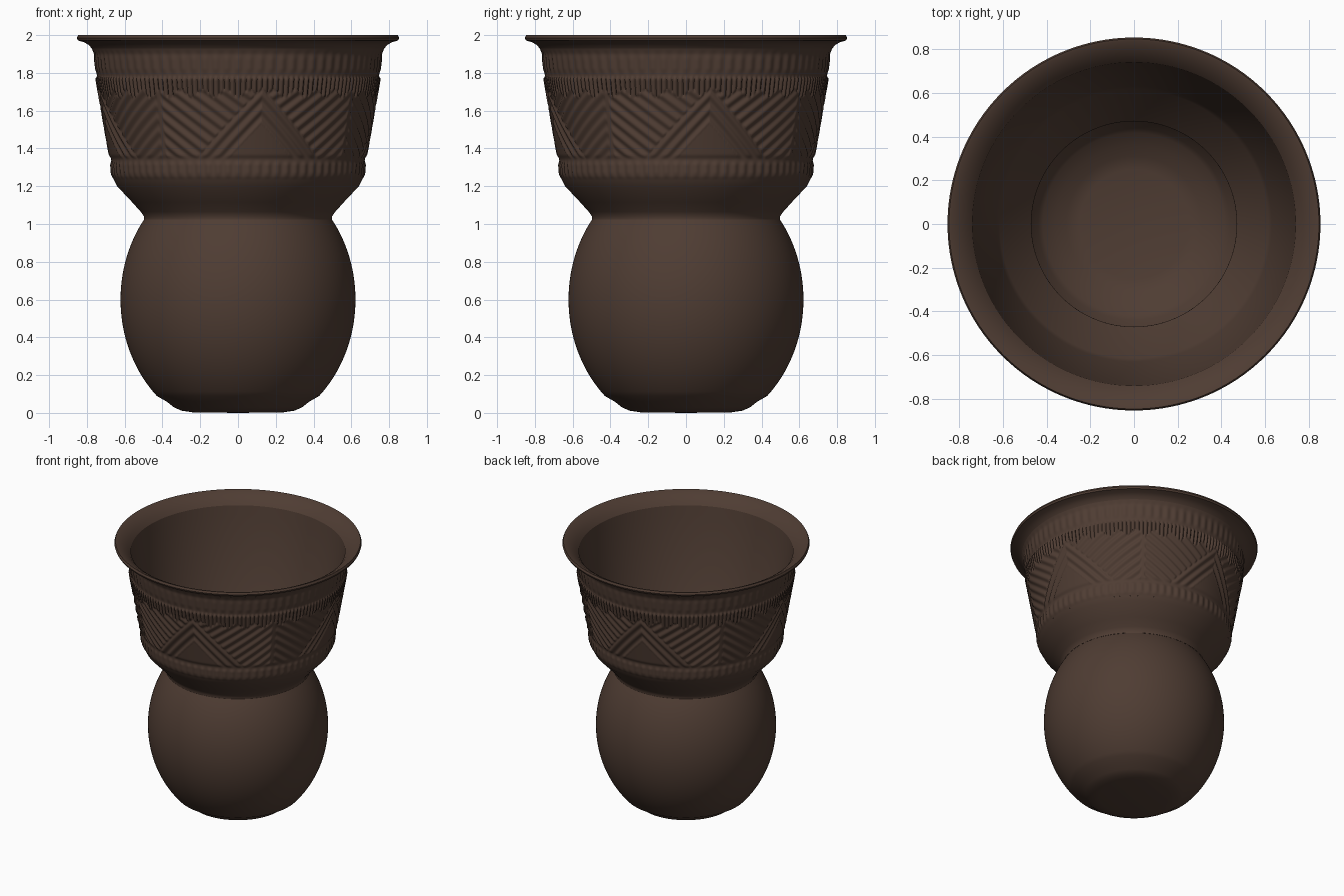
import bpy, math

cube = bpy.data.objects.get("Cube")
if cube:
    bpy.data.objects.remove(cube, do_unlink=True)

clay = bpy.data.materials.new("dark brown clay")
clay.use_nodes = True
CLAY_COLOUR = (0.078, 0.046, 0.033, 1)
clay.diffuse_color = CLAY_COLOUR
clay.node_tree.nodes["Principled BSDF"].inputs["Base Color"].default_value = CLAY_COLOUR


def lathe(name, profile, segments, relief=None, sharp=35):
    """Turn an (r, z) profile around z; relief(angle, z) is added to the radius."""
    verts, faces, rings = [], [], []
    for r, z in profile:
        if r < 1e-4:
            rings.append([len(verts)] * segments)
            verts.append((0, 0, z))
            continue
        rings.append(list(range(len(verts), len(verts) + segments)))
        for i in range(segments):
            a = math.tau * i / segments
            rad = r + (relief(a, z) if relief else 0)
            verts.append((rad * math.cos(a), rad * math.sin(a), z))
    for low, high in zip(rings, rings[1:]):
        for i in range(segments):
            j = (i + 1) % segments
            quad = [low[i], low[j], high[j], high[i]]
            faces.append(list(dict.fromkeys(quad)))
    mesh = bpy.data.meshes.new(name)
    mesh.from_pydata(verts, [], faces)
    mesh.materials.append(clay)
    obj = bpy.data.objects.new(name, mesh)
    bpy.context.collection.objects.link(obj)
    bpy.ops.object.select_all(action="DESELECT")
    obj.select_set(True)
    bpy.context.view_layer.objects.active = obj
    bpy.ops.object.shade_smooth_by_angle(angle=math.radians(sharp))
    return obj


def ellipse(rx, rz, z_from, z_to, steps):
    """Points on the side of the bulb between two heights."""
    points = []
    t0 = math.asin((z_from - 0.6) / rz)
    t1 = math.asin((z_to - 0.6) / rz)
    for k in range(steps + 1):
        t = t0 + (t1 - t0) * k / steps
        points.append((rx * math.cos(t), 0.6 + rz * math.sin(t)))
    return points


def step(x, edge, soft=0.008):
    return min(1, max(0, (x - edge) / soft + 0.5))


def rib(x, period):
    return 0.5 + 0.5 * math.cos(math.tau * x / period)


def band_radius(z):
    """Plain outline of the decorated wall."""
    points = [(1.23, 0.655), (1.25, 0.665), (1.33, 0.67), (1.35, 0.672),
              (1.77, 0.745), (1.8, 0.748), (1.9, 0.76), (1.93, 0.775)]
    for (z0, r0), (z1, r1) in zip(points, points[1:]):
        if z <= z1:
            return r0 + (r1 - r0) * (z - z0) / (z1 - z0)
    return points[-1][1]


def carving(a, z):
    """Raised pattern: rope band, four herringbone panels, fringe and fluting."""
    flute = rib(a, math.tau / 80)
    if z < 1.34:
        fade = step(z, 1.255, 0.03) * (1 - step(z, 1.325, 0.02))
        return fade * (0.002 + 0.006 * flute)
    if z > 1.785:
        return 0.006 * flute * step(z, 1.805, 0.03) * (1 - step(z, 1.895, 0.05))
    # distance along the wall from the middle of the panel
    turn = (math.degrees(a) + 90 - 10 + 45) % 90 - 45
    x = abs(math.radians(turn)) * 0.71
    inside = 1.72 - z - 1.05 * x
    nested = rib(inside - 0.035, 0.075) if inside < 0.185 else 0.75
    slanted = rib(z - 0.75 * x, 0.068)
    blend = step(inside, 0, 0.012)
    height = 0.011 * (nested * blend + slanted * (1 - blend))
    # upright bar between panels
    bar = step(x, 0.543, 0.01)
    height = height * (1 - bar) + 0.006 * bar
    # fringe of fine upright cuts
    fringe = step(z, 1.69 + 0.02 * math.sin(a * 37), 0.012) * (1 - blend)
    cut = 0.011 * min(1, 1.5 * rib(a, math.tau / 160))
    height = height * (1 - fringe) + cut * fringe
    edge = step(z, 1.355, 0.02) * (1 - step(z, 1.775, 0.015))
    return height * edge


# round lower bulb with flattened foot
bulb = [(0, 0), (0.24, 0.003), (0.30, 0.012), (0.34, 0.03), (0.375, 0.058)]
lathe("bulb", bulb + ellipse(0.622, 0.706, 0.09, 1.025, 32), 160)

# flared neck between bulb and wall
lathe("neck", [(0.498, 1.025), (0.498, 1.04), (0.515, 1.065), (0.56, 1.115),
               (0.64, 1.2), (0.655, 1.23)], 160)

# carved wall
ROWS = 84
heights = [1.23 + 0.70 * k / ROWS for k in range(ROWS + 1)]
lathe("carved_wall", [(band_radius(z), z) for z in heights], 960, carving, 60)

# flared lip
lathe("lip", [(0.775, 1.93), (0.79, 1.948), (0.815, 1.962), (0.848, 1.972),
              (0.853, 1.985), (0.846, 2.0), (0.835, 1.998), (0.80, 1.98),
              (0.765, 1.955), (0.74, 1.925)], 160)

# hollow inside of the cup and the bulb
cup = [(0.74, 1.925), (0.73, 1.86), (0.63, 1.25), (0.615, 1.22), (0.47, 1.04)]
hollow = ellipse(0.592, 0.69, 1.02, 0.11, 28)
floor = [(0.36, 0.085), (0.31, 0.05), (0.25, 0.035), (0, 0.03)]
lathe("inner_lining", cup + hollow + floor, 160)
